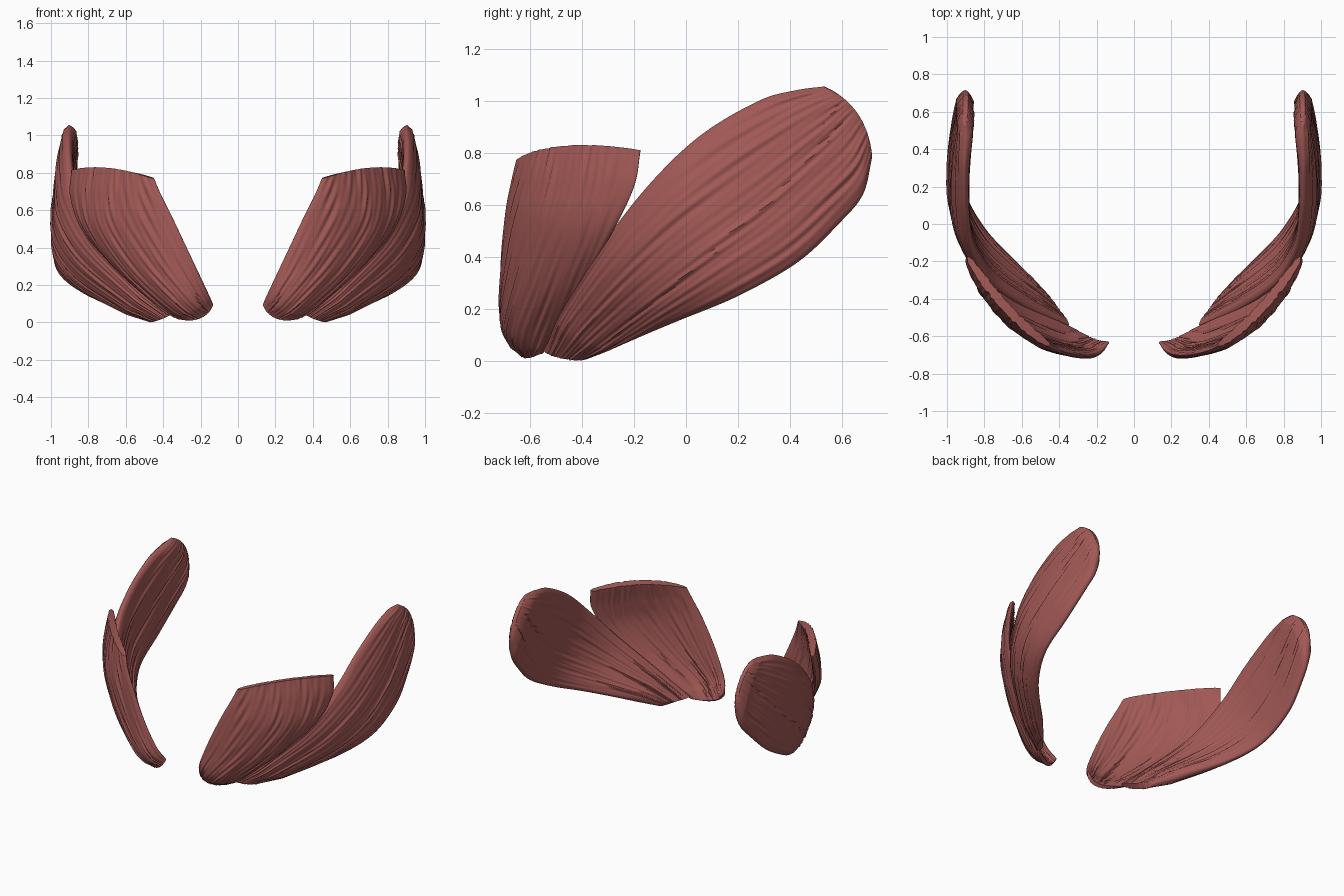
import bpy, math
from mathutils import Vector

if "Cube" in bpy.data.objects:
    bpy.data.objects.remove(bpy.data.objects["Cube"])

NU, NV = 80, 120

muscle = bpy.data.materials.new("muscle_red")
muscle.diffuse_color = (0.36, 0.10, 0.092, 1)
muscle.use_nodes = True
muscle.node_tree.nodes["Principled BSDF"].inputs["Base Color"].default_value = muscle.diffuse_color


def catmull(pts, t):
    """Smooth point at t in 0..1 along a list of vectors."""
    n = len(pts) - 1
    i = min(int(t * n), n - 1)
    f = t * n - i
    p1, p2 = pts[i], pts[i + 1]
    p0 = pts[i - 1] if i > 0 else p1 * 2 - p2
    p3 = pts[i + 2] if i + 2 <= n else p2 * 2 - p1
    return 0.5 * (2 * p1 + (p2 - p0) * f + (2 * p0 - 5 * p1 + 4 * p2 - p3) * f * f
                  + (3 * p1 - p0 - 3 * p2 + p3) * f ** 3)


def fibres(u, v, phase):
    """Fibrous ridges that run along the muscle and wander a little."""
    w = v + 0.05 * math.sin(5 * u + 3 * v + phase)
    return (0.4 * math.sin(17 * w + 3 * u + phase)
            + 0.5 * math.sin(33 * w - 6 * u + 2 * phase)
            + 0.5 * math.sin(53 * w + 8 * u)) * (0.65 + 0.35 * math.sin(11 * u + 9 * v))


def muscle_sheet(name, sections, half, round_tip, phase):
    """Loft a thick curved sheet through (edge, middle, edge) sections, mirrored in x."""
    rails = [[Vector(s[k]) for s in sections] for k in range(3)]

    def centre(u, v):
        a, m, b = (catmull(r, u) for r in rails)
        return a * (v * (v - 1) / 2) + m * (1 - v * v) + b * (v * (v + 1) / 2)

    verts, faces, sides = [], [], ([], [])
    for i in range(NU + 1):
        u = i / NU
        end = min(1, 0.5 + 5 * u)
        if round_tip:
            end *= math.sqrt(min(1, 0.1 + 9 * (1 - u)))
        rows = ([], [])
        for j in range(NV + 1):
            v = -math.cos(math.pi * j / NV)
            p = centre(u, v)
            e = 0.01
            du = centre(min(1, u + e), v) - centre(max(0, u - e), v)
            dv = centre(u, min(1, v + e)) - centre(u, max(-1, v - e))
            nrm = du.cross(dv).normalized()
            prof = math.sqrt(max(0, 1 - v ** 4)) * end
            for k, sgn in enumerate((1, -1)):
                if k and j in (0, NV):
                    rows[1].append(rows[0][j])
                    continue
                amp = 0.006 * fibres(u, v, phase + k)
                rows[k].append(len(verts))
                verts.append(p + nrm * sgn * prof * (half + amp))
        sides[0].append(rows[0])
        sides[1].append(rows[1])

    # Two skins
    for i in range(NU):
        for j in range(NV):
            o, q = sides[0], sides[1]
            faces.append((o[i][j], o[i + 1][j], o[i + 1][j + 1], o[i][j + 1]))
            faces.append((q[i][j], q[i][j + 1], q[i + 1][j + 1], q[i + 1][j]))
    # End caps
    for i in (0, NU):
        for j in range(NV):
            f = [sides[0][i][j], sides[0][i][j + 1], sides[1][i][j + 1], sides[1][i][j]]
            f = list(dict.fromkeys(f))
            faces.append(f if i == 0 else f[::-1])

    mesh = bpy.data.meshes.new(name)
    mesh.from_pydata([tuple(p) for p in verts], [], faces)
    mesh.update()
    mesh.materials.append(muscle)
    ob = bpy.data.objects.new(name, mesh)
    bpy.context.collection.objects.link(ob)
    bpy.context.view_layer.objects.active = ob
    ob.select_set(True)
    bpy.ops.object.mode_set(mode='EDIT')
    bpy.ops.mesh.select_all(action='SELECT')
    bpy.ops.mesh.normals_make_consistent(inside=False)
    bpy.ops.object.mode_set(mode='OBJECT')
    bpy.ops.object.shade_smooth_by_angle(angle=math.radians(50))
    ob.select_set(False)
    mod = ob.modifiers.new("mirror", 'MIRROR')
    mod.use_mirror_merge = False
    return ob


# Front fan: inner edge, middle, outer edge, from base to cut top
muscle_sheet("front_muscle", [
    ((.135, -.63, .10), (.21, -.625, .025), (.35, -.55, .03)),
    ((.18, -.68, .20), (.33, -.66, .12), (.47, -.48, .13)),
    ((.26, -.70, .37), (.50, -.61, .30), (.67, -.39, .31)),
    ((.35, -.69, .56), (.64, -.54, .52), (.83, -.28, .50)),
    ((.41, -.67, .68), (.68, -.49, .68), (.895, -.20, .67)),
    ((.45, -.65, .77), (.68, -.45, .822), (.89, -.175, .81)),
], 0.025, False, 0.4)

# Long side petal: upper edge, middle, lower edge, from base to rounded tip
muscle_sheet("side_muscle", [
    ((.35, -.545, .045), (.42, -.46, .02), (.47, -.37, .02)),
    ((.54, -.46, .22), (.60, -.35, .14), (.62, -.22, .08)),
    ((.76, -.31, .46), (.82, -.17, .31), (.81, -.02, .16)),
    ((.87, -.13, .69), (.93, .03, .47), (.93, .20, .25)),
    ((.90, .06, .87), (.948, .25, .62), (.95, .43, .38)),
    ((.905, .28, 1.0), (.93, .44, .76), (.93, .59, .53)),
    ((.90, .42, 1.04), (.905, .58, .87), (.91, .68, .64)),
    ((.905, .53, 1.055), (.90, .66, .95), (.90, .715, .78)),
], 0.044, True, 1.7)
